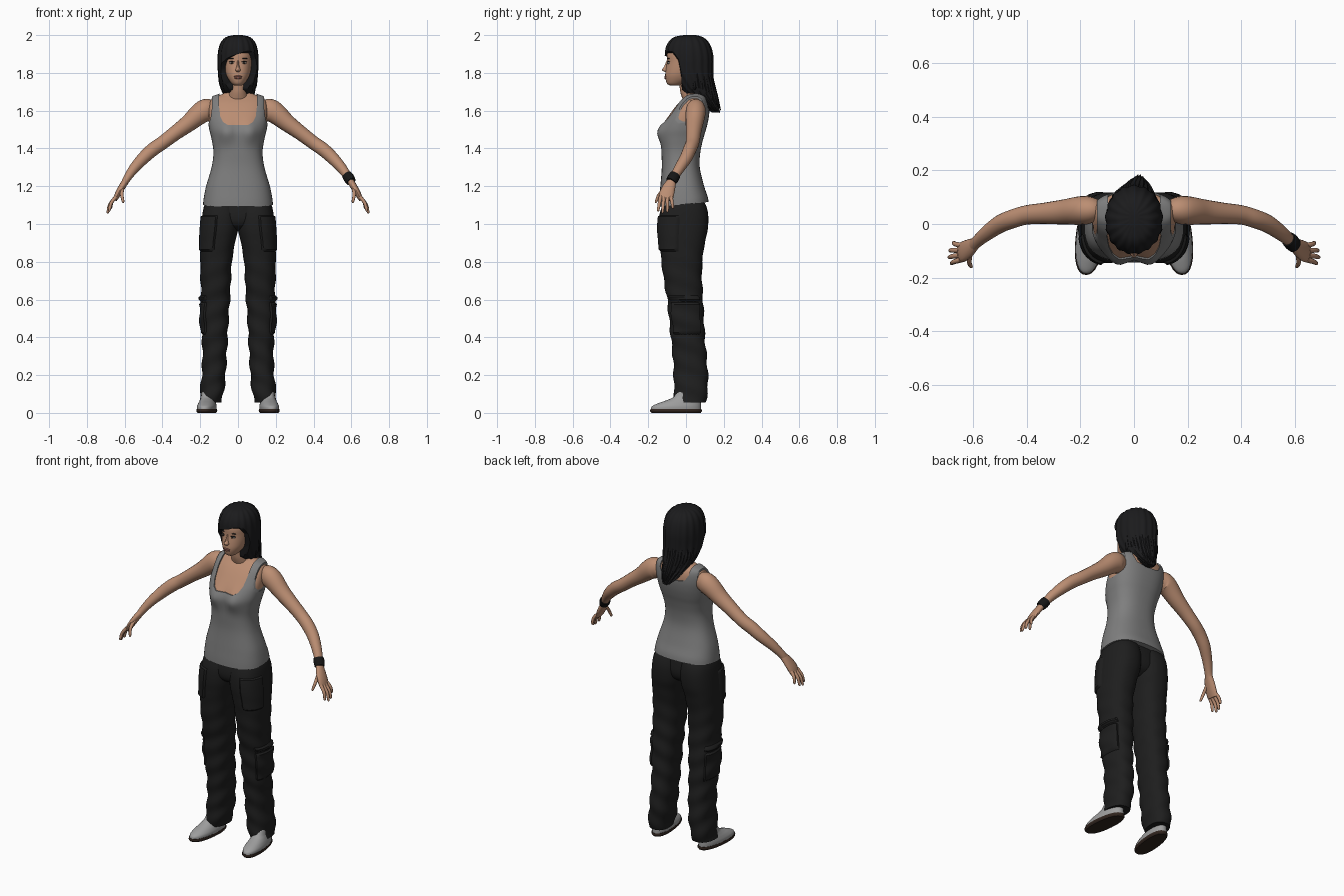
import bpy, bmesh, random
from math import sin, cos, pi, exp, radians
from mathutils import Vector

random.seed(4)
if "Cube" in bpy.data.objects:
    bpy.data.objects.remove(bpy.data.objects["Cube"])


def material(name, r, g, b):
    m = bpy.data.materials.new(name)
    m.use_nodes = True
    m.diffuse_color = (r, g, b, 1)
    node = next(n for n in m.node_tree.nodes if n.type == 'BSDF_PRINCIPLED')
    node.inputs["Base Color"].default_value = (r, g, b, 1)
    node.inputs["Roughness"].default_value = 0.8
    return m


SKIN = material("skin", .50, .27, .17)
GREY = material("shirt grey", .21, .21, .21)
PALE = material("shoe grey", .34, .34, .34)
BLACK = material("trouser black", .013, .013, .013)
HAIR = material("hair black", .011, .011, .012)
SOLE = material("sole brown", .03, .018, .013)
BAND = material("band black", .008, .008, .008)
LIPS = material("lip red", .33, .13, .10)
WHITE = material("eye white", .55, .52, .48)
IRIS = material("iris brown", .03, .018, .012)


def finish(name, bm, mat, mirror=False):
    bmesh.ops.recalc_face_normals(bm, faces=bm.faces[:])
    mesh = bpy.data.meshes.new(name)
    bm.to_mesh(mesh)
    bm.free()
    obj = bpy.data.objects.new(name, mesh)
    bpy.context.scene.collection.objects.link(obj)
    if mat:
        mesh.materials.append(mat)
    mesh.shade_smooth()
    mesh.set_sharp_from_angle(angle=radians(45))
    if mirror:
        obj.modifiers.new("mirror", 'MIRROR').use_mirror_merge = False
    return obj


def spline(rows, k=5):
    out = []
    for i in range(len(rows) - 1):
        quad = [rows[max(0, min(len(rows) - 1, i + d))] for d in (-1, 0, 1, 2)]
        for j in range(k):
            t = j / k
            out.append(tuple(
                b + .5 * t * (c - a + t * (2*a - 5*b + 4*c - d + t * (3*(b - c) + d - a)))
                for a, b, c, d in zip(*quad)))
    return out + [tuple(rows[-1])]


def skin_rings(bm, rings):
    """Bridge closed rings of points and cap both ends."""
    vs = [[bm.verts.new(p) for p in ring] for ring in rings]
    n = len(vs[0])
    for a, b in zip(vs, vs[1:]):
        for i in range(n):
            bm.faces.new((a[i], a[(i + 1) % n], b[(i + 1) % n], b[i]))
    bm.faces.new(vs[0])
    bm.faces.new(vs[-1])


def ring_point(row, ang, e, off=0, warp=None):
    z, x0, x1, y0, y1 = row
    c, s = cos(ang), sin(ang)
    px = abs(c) ** (2 / e) * (1 if c > 0 else -1)
    py = abs(s) ** (2 / e) * (1 if s > 0 else -1)
    p = Vector(((x0 + x1) / 2 + ((x1 - x0) / 2 + off) * px,
                (y0 + y1) / 2 + ((y1 - y0) / 2 + off) * py, z))
    return warp(p, ang) if warp else p


def loft(name, rows, mat, n=32, e=2.0, warp=None, mirror=False, k=5):
    """Stack of horizontal sections: z, x range, y range."""
    bm = bmesh.new()
    skin_rings(bm, [[ring_point(r, 2 * pi * i / n, e, 0, warp) for i in range(n)]
                    for r in spline(rows, k)])
    return finish(name, bm, mat, mirror)


def sym(rows):
    return [(z, -rx, rx, yf, yb) for z, yf, yb, rx in rows]


def tube(name, rows, mat, n=14, mirror=False, k=4):
    """Sections across a path: position, two radii."""
    rows = spline(rows, k)
    pts = [Vector(r[:3]) for r in rows]
    rings = []
    for i, r in enumerate(rows):
        t = (pts[min(i + 1, len(pts) - 1)] - pts[max(i - 1, 0)]).normalized()
        u = t.cross(Vector((0, 1, 0))).normalized()
        v = t.cross(u)
        rings.append([pts[i] + u * r[3] * cos(2*pi*j/n) + v * r[4] * sin(2*pi*j/n)
                      for j in range(n)])
    bm = bmesh.new()
    skin_rings(bm, rings)
    return finish(name, bm, mat, mirror)


def blob(name, loc, size, mat, mirror=False):
    bm = bmesh.new()
    bmesh.ops.create_uvsphere(bm, u_segments=16, v_segments=10, radius=1)
    for v in bm.verts:
        v.co = Vector(loc) + Vector([a * b for a, b in zip(v.co, size)])
    return finish(name, bm, mat, mirror)


def cut(obj, ring_a, ring_b):
    """Subtract a prism and keep the resulting mesh."""
    bm = bmesh.new()
    skin_rings(bm, [ring_a, ring_b])
    cutter = finish("cutter", bm, None)
    cutter.hide_render = True
    mod = obj.modifiers.new("cut", 'BOOLEAN')
    mod.operation, mod.solver, mod.object = 'DIFFERENCE', 'EXACT', cutter
    dg = bpy.context.evaluated_depsgraph_get()
    mesh = bpy.data.meshes.new_from_object(obj.evaluated_get(dg))
    obj.modifiers.clear()
    obj.data = mesh
    bpy.data.objects.remove(cutter)
    mesh.shade_smooth()
    mesh.set_sharp_from_angle(angle=radians(45))


def cut_xz(obj, poly, ya, yb):
    cut(obj, [(x, ya, z) for x, z in poly], [(x, yb, z) for x, z in poly])


# Torso and tank top
torso = [(1.105, -.138, .114, .179), (1.14, -.136, .108, .175), (1.20, -.130, .09, .163),
         (1.30, -.122, .067, .134), (1.38, -.124, .07, .124), (1.45, -.125, .085, .134),
         (1.50, -.122, .10, .146), (1.55, -.104, .112, .153), (1.60, -.072, .118, .155),
         (1.64, -.04, .115, .15), (1.667, -.012, .105, .135), (1.683, .002, .092, .095),
         (1.70, .0, .085, .055)]


def bust(p, ang):
    if p.y < 0:
        p.y -= .027 * exp(-((abs(p.x) - .062) / .045) ** 2 - ((p.z - 1.485) / .055) ** 2)
    if p.z < 1.2:
        p.z += p.y * (1.2 - p.z)
    return p


G = .006
loft("torso", sym(torso[2:]), SKIN, 48, 2.5, bust)
shirt = loft("tank_top", sym([(z + (G if z > 1.6 else 0), f - G, b + G, x + G)
                              for z, f, b, x in torso]), GREY, 48, 2.5, bust)
half = [(.098, 1.8), (.1, 1.62), (.094, 1.57), (.08, 1.54), (.055, 1.525)]
cut_xz(shirt, half + [(-x, z) for x, z in reversed(half)], -.4, .041)
half = [(.1, 1.8), (.096, 1.65), (.075, 1.615), (.04, 1.605)]
cut_xz(shirt, half + [(-x, z) for x, z in reversed(half)], .04, .4)
for s in (-1, 1):
    cut_xz(shirt, [(s * x, z) for x, z in ((.139, 1.8), (.137, 1.62), (.145, 1.56),
                                           (.155, 1.535), (.2, 1.52), (.3, 1.8))], -.4, .4)

# Neck and head
loft("neck", sym([(1.64, -.01, .09, .06), (1.69, -.028, .08, .05), (1.73, -.034, .07, .046),
                  (1.80, -.04, .06, .046)]), SKIN, 24)
loft("head", sym([(1.733, -.085, -.03, .018), (1.743, -.1, -.01, .033), (1.765, -.108, .03, .05),
                  (1.79, -.11, .05, .062), (1.82, -.107, .075, .07), (1.86, -.101, .09, .075),
                  (1.90, -.1, .1, .077), (1.94, -.085, .095, .07), (1.97, -.05, .07, .045)]),
     SKIN, 32, 2.1)
loft("nose", sym([(1.865, -.103, -.08, .005), (1.835, -.115, -.08, .008),
                  (1.816, -.127, -.08, .014), (1.806, -.115, -.08, .011)]), SKIN, 12)
blob("upper_lip", (0, -.108, 1.781), (.021, .007, .005), LIPS)
blob("lower_lip", (0, -.107, 1.773), (.018, .008, .006), LIPS)
blob("eyes", (.031, -.091, 1.853), (.014, .008, .006), WHITE, True)
blob("irises", (.031, -.0965, 1.853), (.006, .004, .0055), IRIS, True)
blob("eyelashes", (.031, -.092, 1.859), (.016, .009, .003), HAIR, True)
blob("eyebrows", (.033, -.092, 1.876), (.018, .006, .003), HAIR, True)


# Hair shell with an opening for the face, then loose locks
def strands(p, ang):
    p.x += .003 * cos(ang) * sin(17 * ang)
    p.y += .003 * sin(ang) * sin(17 * ang)
    p.x += .02 * max(0, 1.72 - p.z) / .14
    return p


hair = loft("hair", sym([(2.0, -.01, .05, .02), (1.99, -.06, .085, .06), (1.965, -.09, .115, .086),
                         (1.93, -.107, .133, .1), (1.88, -.112, .143, .106),
                         (1.82, -.11, .143, .105), (1.76, -.07, .142, .1),
                         (1.70, -.015, .145, .085), (1.66, .05, .152, .068),
                         (1.62, .1, .17, .045), (1.59, .14, .178, .02)]),
            HAIR, 72, 2.1, strands)
profile = [(-.3, 1.5), (-.3, 1.895), (-.1, 1.9), (-.07, 1.885), (-.04, 1.84), (-.025, 1.76),
           (-.01, 1.5)]
cut(hair, [(-.2, y, z - .07) for y, z in profile], [(.2, y, z + .07) for y, z in profile])
for i in range(16):
    a = pi * (i + .5) / 16
    x, y = .09 * cos(a), .03 + .1 * sin(a)
    drop = 1.69 - .1 * sin(a) ** 2 + random.uniform(-.02, .02)
    tube("hair_lock", [(x, y, 1.80, .012, .012), (x * .95, y + .01, 1.74, .016, .014),
                       (x * .7 + .01, y + .03 * sin(a), (drop + 1.74) / 2, .013, .012),
                       (x * .5 + .02, y + .055 * sin(a), drop, .001, .001)], HAIR, 7)

# Arms, hands and fingers
tube("arms", [(.10, .05, 1.60, .03, .03), (.14, .052, 1.603, .052, .042),
              (.17, .052, 1.602, .06, .052), (.205, .05, 1.582, .056, .053),
              (.26, .045, 1.535, .046, .047), (.33, .04, 1.483, .039, .04),
              (.40, .034, 1.43, .036, .036), (.45, .02, 1.395, .036, .035),
              (.50, .0, 1.35, .033, .033), (.55, -.035, 1.295, .027, .028),
              (.585, -.065, 1.245, .021, .023), (.60, -.08, 1.218, .018, .024)],
     SKIN, 20, True)
tube("hands", [(.588, -.069, 1.238, .018, .02), (.612, -.088, 1.2, .018, .033),
               (.635, -.102, 1.16, .016, .039), (.651, -.107, 1.128, .011, .036)],
     SKIN, 16, True)
fingers = {"index_fingers": ((.645, -.134, 1.145), (.684, -.148, 1.068)),
           "middle_fingers": ((.651, -.117, 1.138), (.693, -.125, 1.057)),
           "ring_fingers": ((.651, -.098, 1.138), (.69, -.099, 1.063)),
           "little_fingers": ((.645, -.08, 1.145), (.676, -.069, 1.082)),
           "thumbs": ((.612, -.11, 1.19), (.608, -.163, 1.112))}
for name, (a, b) in fingers.items():
    a, b = Vector(a), Vector(b)
    bend = Vector((.005, -.006, .004)) if name == "thumbs" else Vector((.007, 0, .004))
    tube(name, [(*a, .010, .010), (*((a + b) / 2 + bend), .009, .009),
                (*a.lerp(b, .9), .007, .007), (*b, .003, .003)], SKIN, 10, True)
tube("wristband", [(.576, -.057, 1.26, .027, .029), (.588, -.068, 1.242, .029, .031),
                   (.599, -.079, 1.225, .026, .029)], BAND, 18)


# Trousers with pockets
def wrinkle(p, ang):
    w = .004 * sin(55 * p.z + 2 * ang) * min(1, max(0, (.95 - p.z) * 3))
    p.x += w * cos(ang)
    p.y += w * sin(ang)
    return p


leg = [(1.13, .0, .165, -.11, .09), (1.09, .0, .181, -.128, .109), (1.04, -.004, .19, -.142, .118),
       (.97, .0, .196, -.146, .115), (.90, .016, .199, -.14, .1), (.80, .032, .2, -.13, .086),
       (.70, .038, .198, -.117, .085), (.60, .043, .196, -.1, .09), (.50, .05, .194, -.09, .095),
       (.40, .055, .19, -.08, .1), (.30, .06, .188, -.07, .109), (.20, .066, .192, -.065, .116),
       (.12, .074, .2, -.064, .115), (.055, .088, .205, -.058, .104)]
loft("trouser_legs", leg, BLACK, 32, 2.4, wrinkle, True)
loft("trouser_seat", sym([(1.12, -.115, .09, .165), (1.04, -.13, .1, .17),
                          (.99, -.115, .085, .12), (.96, -.06, .04, .05)]), BLACK, 32, 2.4)


def pocket(name, z0, z1, a0, a1):
    rows = [r for r in spline(leg, 8) if z0 < r[0] < z1]
    bm, n, grid = bmesh.new(), 14, []
    for i, r in enumerate(rows):
        rim = i in (0, len(rows) - 1)
        grid.append([bm.verts.new(ring_point(r, radians(a0 + (a1 - a0) * j / n), 2.4,
                                             -.004 if rim or j in (0, n) else .009, wrinkle))
                     for j in range(n + 1)])
    for a, b in zip(grid, grid[1:]):
        for j in range(n):
            bm.faces.new((a[j], a[j + 1], b[j + 1], b[j]))
    finish(name, bm, BLACK, True)


pocket("thigh_pockets", .845, 1.05, -85, -5)
pocket("cargo_pockets", .41, .60, -55, 50)
pocket("cargo_flaps", .575, .63, -58, 53)


# Shoes
def toe_out(p, ang):
    p.x -= .1 * (p.y + .05)
    return p


loft("soles", [(.0, .118, .212, -.182, .078), (.01, .112, .218, -.19, .084),
               (.02, .114, .216, -.188, .082)], SOLE, 32, 2.3, toe_out, True)
loft("shoes", [(.018, .115, .215, -.186, .08), (.035, .115, .215, -.18, .08),
               (.052, .12, .21, -.145, .079), (.068, .126, .204, -.1, .077),
               (.085, .13, .2, -.065, .074), (.12, .132, .198, -.04, .072)],
     PALE, 32, 2.2, toe_out, True)
